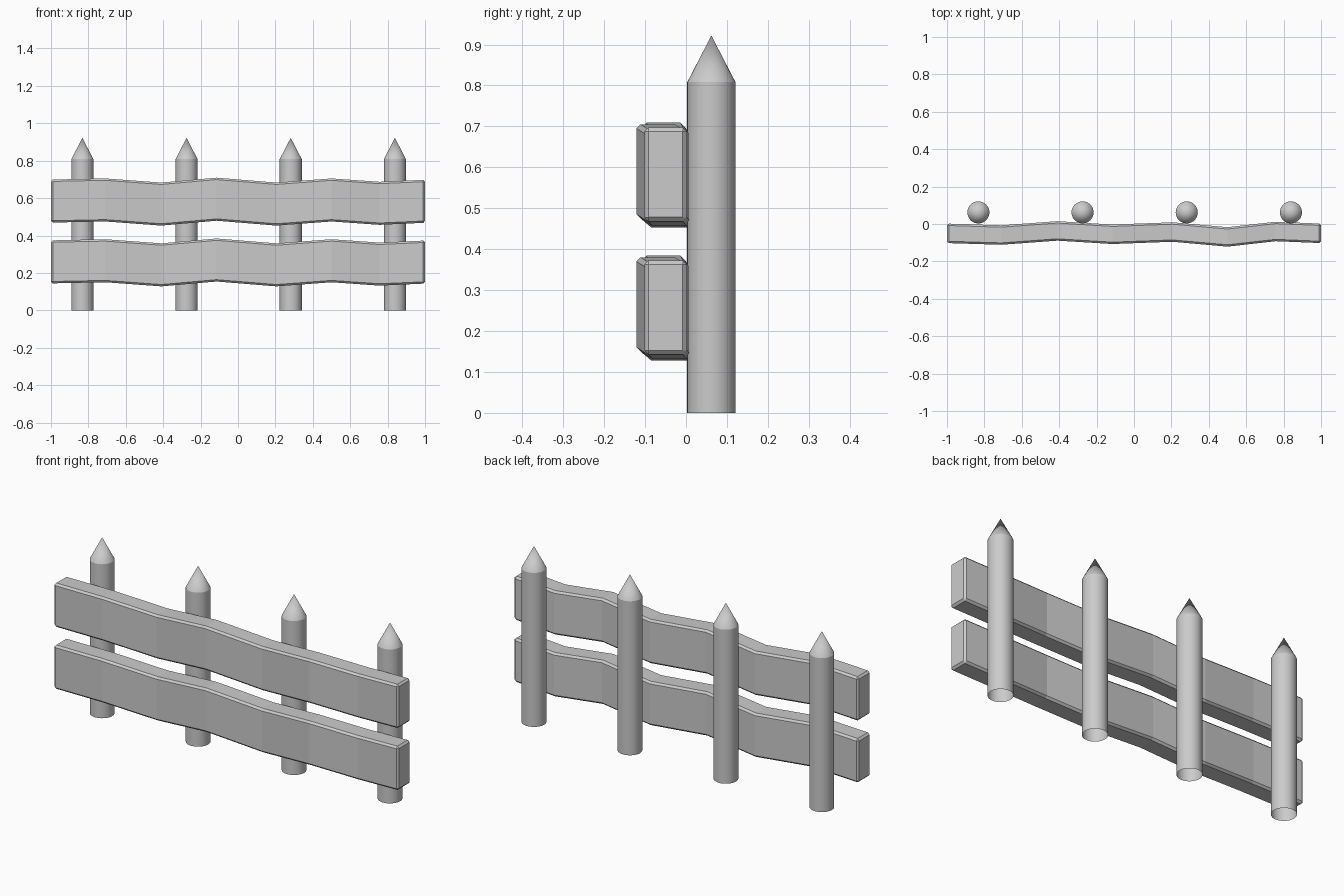
import bpy, bmesh, math

if "Cube" in bpy.data.objects:
    bpy.data.objects.remove(bpy.data.objects["Cube"])

# Wavy plank path: x, y centre, z offset
PATH = [(-1.0, -0.05, 0.0), (-0.71, -0.059, 0.006), (-0.41, -0.037, -0.016),
        (-0.115, -0.055, 0.010), (0.205, -0.043, -0.016), (0.50, -0.069, 0.006),
        (0.757, -0.040, -0.012), (1.0, -0.05, -0.001)]
HALF_T, HALF_H = 0.052, 0.115


def finish(bm, name):
    bmesh.ops.recalc_face_normals(bm, faces=bm.faces)
    mesh = bpy.data.meshes.new(name)
    bm.to_mesh(mesh)
    bm.free()
    ob = bpy.data.objects.new(name, mesh)
    bpy.context.collection.objects.link(ob)
    return ob


def plank(name, zc):
    bm = bmesh.new()
    rings = [[bm.verts.new((x, y + a * HALF_T, zc + dz + b * HALF_H))
              for a, b in ((-1, -1), (1, -1), (1, 1), (-1, 1))]
             for x, y, dz in PATH]
    for r, s in zip(rings, rings[1:]):
        for i in range(4):
            j = (i + 1) % 4
            bm.faces.new((r[i], r[j], s[j], s[i]))
    bm.faces.new(rings[0])
    bm.faces.new(rings[-1])
    ob = finish(bm, name)
    # Chamfered edges
    bev = ob.modifiers.new("chamfer", 'BEVEL')
    bev.width = 0.01
    bev.segments = 1
    bev.limit_method = 'ANGLE'
    bev.angle_limit = math.radians(40)


def post(name, x, sides=32, r=0.059, y=0.062, shoulder=0.808, top=0.922):
    bm = bmesh.new()
    angles = [2 * math.pi * i / sides for i in range(sides)]
    low, high = [[bm.verts.new((x + r * math.cos(a), y + r * math.sin(a), z))
                  for a in angles] for z in (0, shoulder)]
    tip = bm.verts.new((x, y, top))
    for i in range(sides):
        j = (i + 1) % sides
        bm.faces.new((low[i], low[j], high[j], high[i]))
        bm.faces.new((high[i], high[j], tip))
    ob = finish(bm, name)
    bpy.ops.object.select_all(action='DESELECT')
    ob.select_set(True)
    bpy.context.view_layer.objects.active = ob
    bpy.ops.object.shade_smooth_by_angle(angle=math.radians(25))


# Two horizontal planks
plank("lower_plank", 0.259)
plank("upper_plank", 0.584)

# Four pointed posts behind the planks, open underneath
for n, px in enumerate((-0.832, -0.275, 0.282, 0.839), 1):
    post(f"post_{n}", px)
